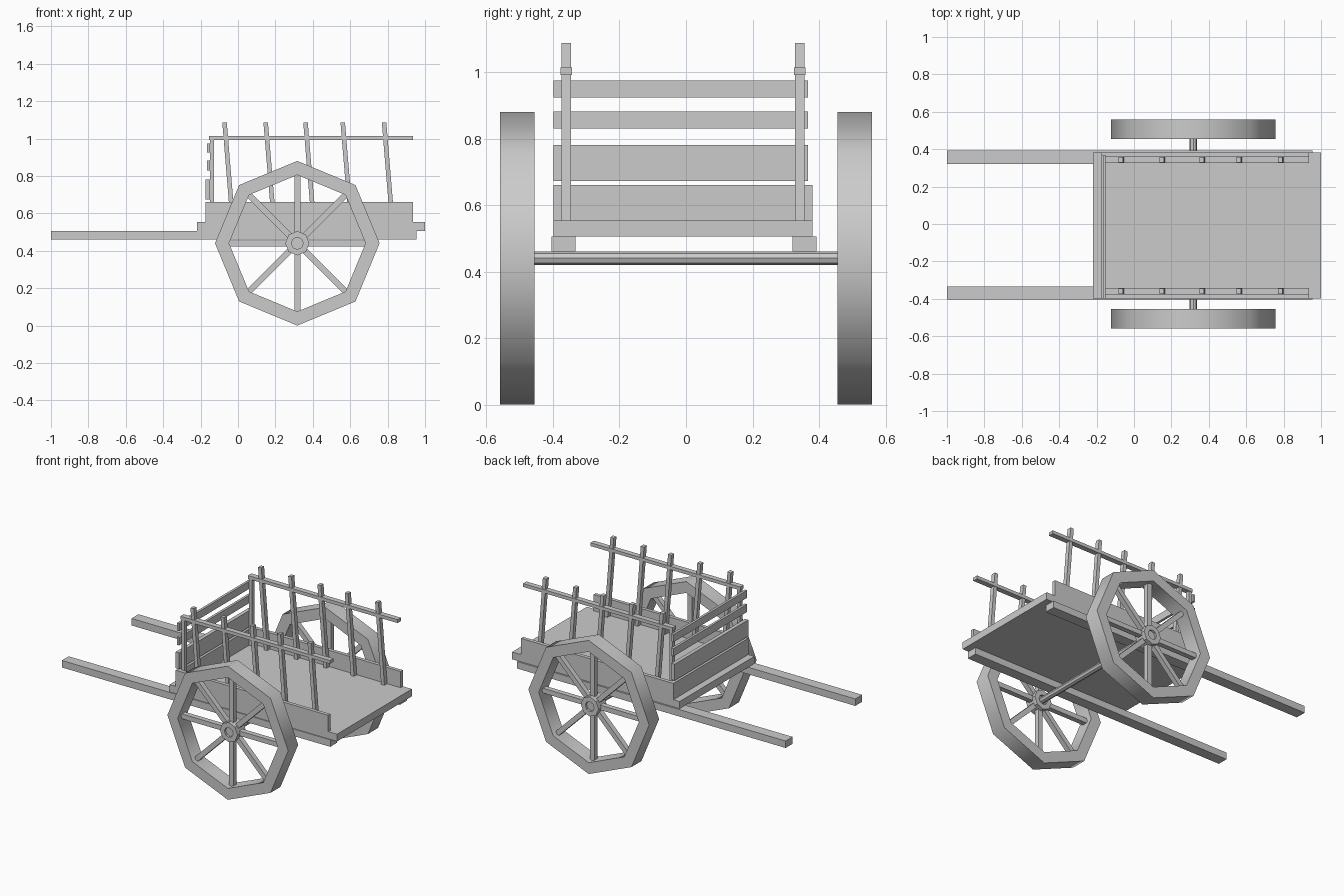
import bpy, bmesh
from math import pi, sin, cos, atan2, hypot, radians
from mathutils import Matrix, Vector

if "Cube" in bpy.data.objects:
    bpy.data.objects.remove(bpy.data.objects["Cube"])

WX, WZ = 0.317, 0.44     # wheel centre


def finish(bm, name, smooth=False):
    bmesh.ops.recalc_face_normals(bm, faces=bm.faces)
    me = bpy.data.meshes.new(name)
    bm.to_mesh(me)
    bm.free()
    ob = bpy.data.objects.new(name, me)
    bpy.context.collection.objects.link(ob)
    if smooth:
        bpy.ops.object.select_all(action='DESELECT')
        ob.select_set(True)
        bpy.context.view_layer.objects.active = ob
        bpy.ops.object.shade_smooth_by_angle(angle=radians(50))
    return ob


def add_box(bm, x, y, z, matrix=Matrix()):
    size = Matrix.Diagonal((x[1] - x[0], y[1] - y[0], z[1] - z[0], 1))
    mid = Matrix.Translation([(a[0] + a[1]) / 2 for a in (x, y, z)])
    bmesh.ops.create_cube(bm, size=1, matrix=matrix @ mid @ size)


def box(name, x, y, z):
    bm = bmesh.new()
    add_box(bm, x, y, z)
    return finish(bm, name)


def ring(name, r_out, r_in, y0, y1, sides=8, smooth=False):
    """Polygonal ring around the axle direction (y)."""
    bm = bmesh.new()
    profile = [(r_out, y0), (r_out, y1), (r_in, y1), (r_in, y0)]
    loops = []
    for i in range(sides):
        a = 2 * pi * i / sides
        loops.append([bm.verts.new((WX + r * cos(a), y, WZ + r * sin(a))) for r, y in profile])
    for i in range(sides):
        p, q = loops[i], loops[(i + 1) % sides]
        for j in range(4):
            k = (j + 1) % 4
            bm.faces.new((p[j], p[k], q[k], q[j]))
    return finish(bm, name, smooth)


def rod(name, r, y0, y1, sides=8):
    bm = bmesh.new()
    m = Matrix.Translation((WX, (y0 + y1) / 2, WZ)) @ Matrix.Rotation(pi / 2, 4, 'X')
    bmesh.ops.create_cone(bm, cap_ends=True, segments=sides, radius1=r, radius2=r,
                          depth=y1 - y0, matrix=m)
    return finish(bm, name)


# Wheels: octagonal rim, hub and eight spokes
for side, s in (("right", -1), ("left", 1)):
    yc = s * 0.507
    ring(side + "_wheel_rim", 0.44, 0.365, yc - 0.052, yc + 0.052, smooth=True)
    ring(side + "_wheel_hub", 0.065, 0.032, yc - 0.042, yc + 0.042)
    rod(side + "_axle_end", 0.033, yc - 0.028, yc + 0.028)
    bm = bmesh.new()
    for i in range(8):
        m = Matrix.Translation((WX, yc, WZ)) @ Matrix.Rotation(i * pi / 4, 4, 'Y')
        add_box(bm, (0.045, 0.367), (-0.017, 0.017), (-0.016, 0.016), m)
    finish(bm, side + "_wheel_spokes")

rod("axle", 0.0205, -0.5, 0.5)

# Pulling shafts and bed
box("right_shaft", (-1.0, 0.955), (-0.404, -0.333), (0.46, 0.506))
box("left_shaft", (-1.0, 0.955), (0.32, 0.392), (0.46, 0.506))
box("bed", (-0.22, 1.0), (-0.398, 0.381), (0.505, 0.553))

# Planks across the closed end
for i, (x0, y1, z0, z1) in enumerate([(-0.175, 0.381, 0.553, 0.66),
                                      (-0.175, 0.367, 0.673, 0.781),
                                      (-0.166, 0.367, 0.83, 0.882),
                                      (-0.166, 0.367, 0.924, 0.974)]):
    box("end_plank_%d" % (i + 1), (x0, -0.15), (-0.398, y1), (z0, z1))

# Sides: low board, corner post, leaning stakes and top rail
for side, board, post in (("right", (-0.398, -0.375), (-0.375, -0.346)),
                          ("left", (0.357, 0.381), (0.328, 0.357))):
    box(side + "_side_board", (-0.15, 0.935), board, (0.553, 0.66))
    box(side + "_corner_post", (-0.15, -0.128), post, (0.553, 1.0))
    box(side + "_top_rail", (-0.155, 0.935), (post[0] - 0.003, post[1] + 0.003), (0.991, 1.013))
    bm = bmesh.new()
    dx, dz = -0.044, 0.533
    for x in (-0.072, 0.148, 0.361, 0.56, 0.781):
        m = Matrix.Translation((x - dx, 0, 0.553)) @ Matrix.Rotation(atan2(dx, dz), 4, 'Y')
        add_box(bm, (-0.012, 0.012), post, (0, hypot(dx, dz)), m)
    finish(bm, side + "_stakes")
